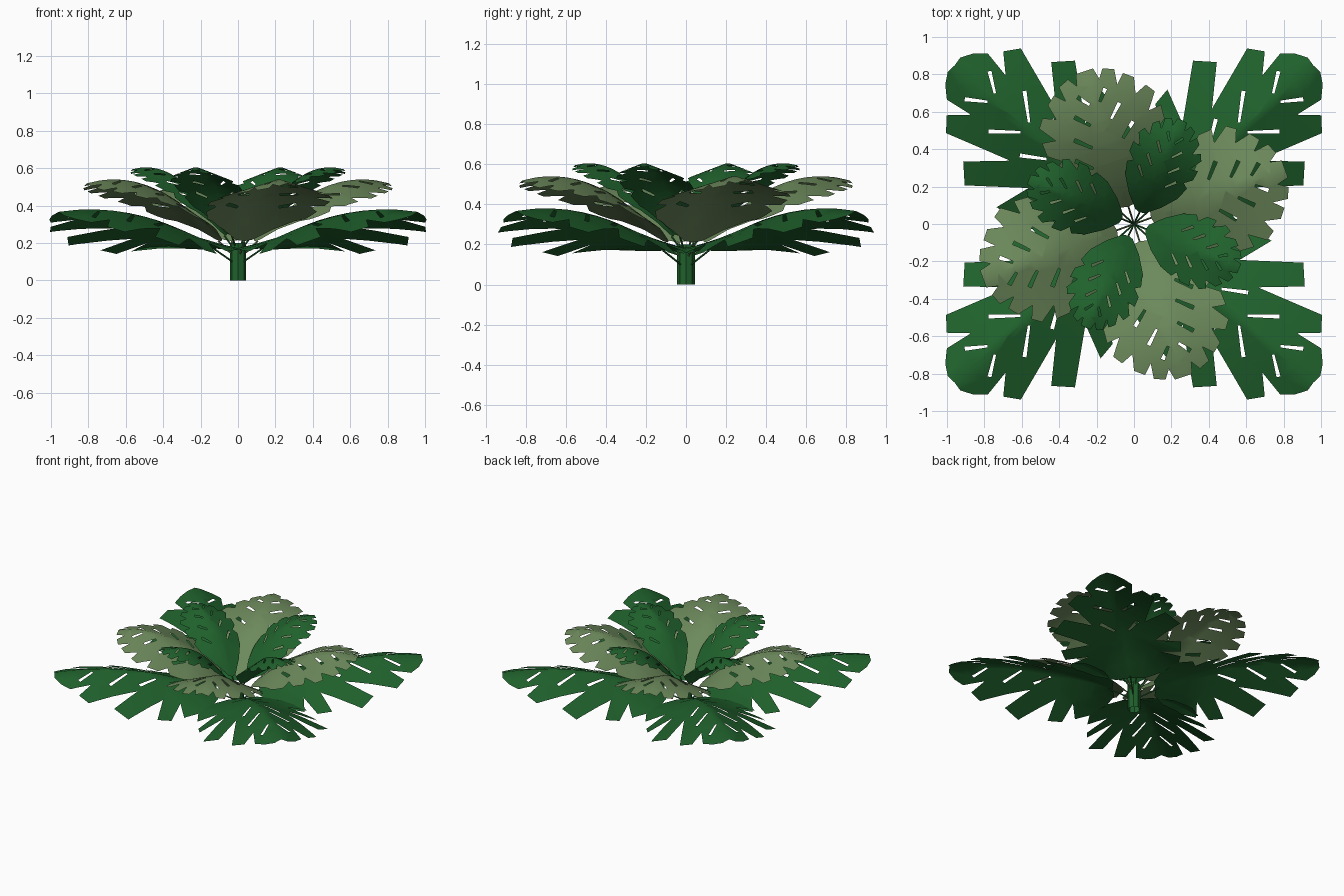
import bpy, bmesh, math
from mathutils import Vector, Matrix

if "Cube" in bpy.data.objects:
    bpy.data.objects.remove(bpy.data.objects["Cube"])


def material(name, rgb):
    m = bpy.data.materials.new(name)
    m.diffuse_color = (*rgb, 1)
    m.use_nodes = True
    m.node_tree.nodes["Principled BSDF"].inputs["Base Color"].default_value = m.diffuse_color
    return m


DARK = material("deep green", (0.014, 0.12, 0.025))
SAGE = material("sage green", (0.15, 0.25, 0.105))

# Half outlines (distance from plant centre, half width), base to tip
BIG = [(.15, 0), (.14, .1), (.2, .24), (.32, .36), (.42, .39), (.43, .25),
       (.51, .405), (.61, .42), (.55, .23), (.815, .445), (.905, .355), (.72, .185),
       (1.075, .302), (1.135, .228), (1.04, .14), (1.19, .165), (1.25, .11), (1.285, .05),
       (1.28, 0)]
BIG_SLOTS = [((.58, .05), (.70, .13)), ((.78, .035), (.91, .145)), ((1.02, .03), (1.12, .10))]
TOOTHED = [(.1, 0), (.11, .05), (.2, .17), (.32, .28), (.42, .32), (.45, .27),
           (.5, .34), (.58, .345), (.57, .27), (.66, .335), (.71, .30), (.68, .23),
           (.77, .25), (.81, .20), (.76, .15), (.845, .16), (.87, .10),
           (.82, .065), (.885, .05), (.885, 0)]
TOOTHED_SLOTS = [((.36, .12), (.43, .20)), ((.47, .09), (.54, .17)),
                 ((.59, .06), (.66, .13)), ((.70, .03), (.76, .08))]


def loop(bm, pts):
    vs = [bm.verts.new((x, y, 0)) for x, y in pts]
    for i, v in enumerate(vs):
        bm.edges.new((v, vs[(i + 1) % len(vs)]))


def leaf(name, half, slots, size, width, angle, z0, rise, peak, droop, mat):
    bm = bmesh.new()
    # flat blade with slits
    loop(bm, half + [(x, -y) for x, y in half[-2:0:-1]])
    for a, b in slots:
        a, b = Vector(a), Vector(b)
        d = (b - a).normalized()
        n = Vector((-d.y, d.x)) * .011
        for s in (1, -1):
            loop(bm, [(p.x, p.y * s) for p in (a - n * .6, b - n, b + n, a + n * .6)])
    bmesh.ops.triangle_fill(bm, use_beauty=True, edges=bm.edges[:], normal=(0, 0, 1))

    # cross cuts so the blade can bend
    def cut(co, no):
        bmesh.ops.bisect_plane(bm, geom=bm.verts[:] + bm.edges[:] + bm.faces[:],
                               plane_co=co, plane_no=no, dist=1e-5)
    r0, r1 = half[0][0], half[-1][0]
    cut((0, 0, 0), (0, 1, 0))
    for i in range(1, 9):
        cut((r0 + (r1 - r0) * i / 9, 0, 0), (1, 0, 0))
    for s in (-1, 1):
        cut((0, s * .14, 0), (0, 1, 0))

    # arch along the midrib, droop towards the sides
    for v in bm.verts:
        t = (v.co.x - r0) / (r1 - r0)
        q = max(t, 0) / peak
        y = v.co.y * size * width
        side = droop * abs(y) * min(1, .1 + max(t, 0) / .35)
        v.co = Vector((v.co.x * size, y, z0 + rise * (2 * q - q * q) - side))
    bmesh.ops.rotate(bm, verts=bm.verts[:], cent=(0, 0, 0),
                     matrix=Matrix.Rotation(math.radians(angle), 3, 'Z'))
    bm.normal_update()
    for f in bm.faces:
        if f.normal.z < 0:
            f.normal_flip()
        f.smooth = True
    finish(bm, name, mat)

    # thin stalk from the trunk to the blade
    a = math.radians(angle)
    end = Vector((math.cos(a) * r0 * size * 1.15, math.sin(a) * r0 * size * 1.15, z0))
    rod(name + "_stalk", Vector((0, 0, max(.08, z0 - .1))), end, .005, 5, mat)


def rod(name, p, q, r, sides, mat, caps=True):
    bm = bmesh.new()
    d = q - p
    M = Matrix.Translation((p + q) / 2) @ d.to_track_quat('Z', 'Y').to_matrix().to_4x4()
    bmesh.ops.create_cone(bm, cap_ends=caps, segments=sides, radius1=r, radius2=r,
                          depth=d.length, matrix=M)
    finish(bm, name, mat)


def finish(bm, name, mat):
    me = bpy.data.meshes.new(name)
    bm.to_mesh(me)
    bm.free()
    me.materials.append(mat)
    bpy.context.collection.objects.link(bpy.data.objects.new(name, me))


# Trunk, an open tube
rod("trunk", Vector((0, 0, 0)), Vector((0, 0, .2)), .044, 8, DARK, caps=False)
# Three tiers of leaves
for i, a in enumerate((41.5, 138.5, 221.5, 318.5)):
    leaf(f"lower_leaf_{i}", BIG, BIG_SLOTS, 1, 1, a, .17, .21, .8, .4, DARK)
for i, a in enumerate((20, 108, 200, 288)):
    leaf(f"middle_leaf_{i}", TOOTHED, TOOTHED_SLOTS, .97, 1, a, .21, .33, .8, .3, SAGE)
for i, a in enumerate((65, 157, 245, 337)):
    leaf(f"upper_leaf_{i}", TOOTHED, TOOTHED_SLOTS, .69, .8, a, .24, .365, .86, .35, DARK)
